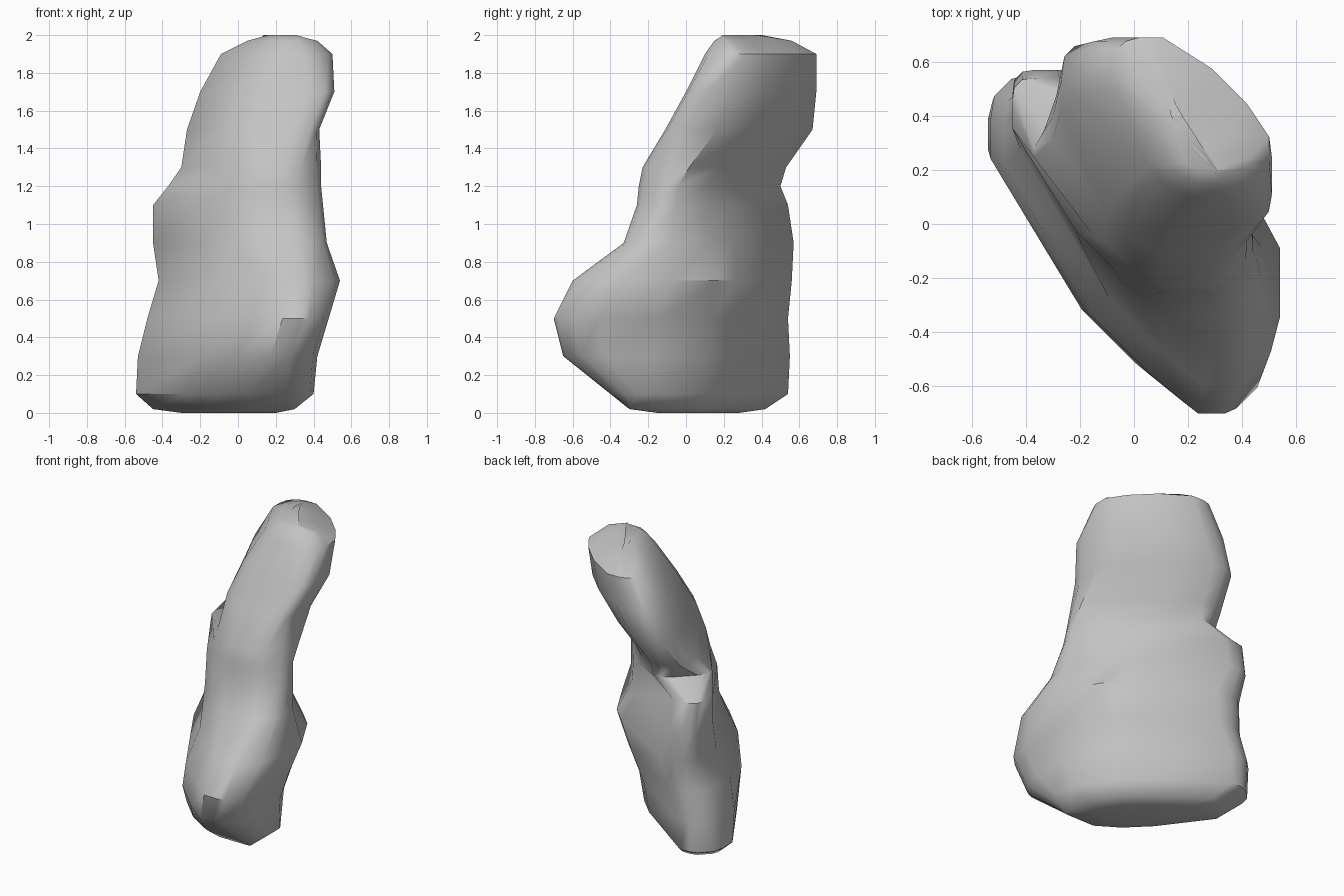
import bpy
import bmesh
from math import sqrt, pi, radians
from mathutils import Vector, Matrix

cube = bpy.data.objects.get("Cube")
if cube:
    bpy.data.objects.remove(cube, do_unlink=True)

# Boulder outline by height, in hundredths of a unit. Each row is the height,
# then the reach in eight directions, counter-clockwise from +x.
BODY = (
    (0, 20, 10, 28, 38, 30, 12, 15, 24),
    (2, 30, 18, 42, 55, 45, 20, 30, 42),
    (10, 40, 24, 54, 69, 54, 30, 40, 50),
    (30, 42, 27, 55, 70, 53, 36, 65, 67),
    (50, 48, 34, 54, 65, 48, 35, 70, 75),
    (70, 54, 40, 56, 65, 42, 26, 60, 69),
    (90, 47, 31, 57, 69, 45, 19, 33, 50),
    (110, 45, 30, 54, 67, 45, 17, 26, 42),
)
HEAD = (
    (120, 44, 30, 50, 48, 37, 14, 25, 40),
    (130, 44, 35, 53, 54, 30, 12, 23, 38),
    (150, 43, 47, 67, 62, 27, 5, 11, 34),
    (170, 51, 58, 69, 58, 20, -6, 0, 32),
    (190, 50, 61, 69, 50, 9, -19, -10, 21),
    (197, 42, 47, 56, 32, -5, -25, -15, 14),
    (200, 30, 36, 40, 15, -16, -30, -20, 8),
)
# How far each corner of a section is worn away, as a share of its sides
BODY_WEAR = (0.25, 0.55, 0.15, 0.15, 0.5, 0.2, 0.15, 0.2)
HEAD_WEAR = (0.25, 0.35, 0.2, 0.2, 0.55, 0.2, 0.2, 0.2)


def direction(i):
    """Unit vector of the i-th compass direction."""
    return Matrix.Rotation(i * pi / 4, 2) @ Vector((1, 0))


def corner(reach, i):
    """Point where the sides facing directions i and i + 1 meet."""
    j = (i + 1) % len(reach)
    along = reach[j] * sqrt(2) - reach[i]
    normal = direction(i)
    return normal * reach[i] + normal.orthogonal() * along


def outline(row, wear):
    """Eight-sided section with its corners worn away."""
    height, *reach = [value / 100 for value in row]
    corners = [corner(reach, i) for i in range(len(reach))]
    points = []
    for i, end in enumerate(corners):
        start = corners[i - 1]
        points += [start.lerp(end, t) for t in (wear[i - 1], 1 - wear[i])]
    return [(p.x, p.y, height) for p in points]


def make_material(name, colour):
    material = bpy.data.materials.new(name)
    material.use_nodes = True
    material.diffuse_color = colour
    shader = material.node_tree.nodes["Principled BSDF"]
    shader.inputs["Base Color"].default_value = colour
    shader.inputs["Roughness"].default_value = 0.9
    return material


# Loft the sections into one closed boulder
sections = [outline(row, BODY_WEAR) for row in BODY]
sections += [outline(row, HEAD_WEAR) for row in HEAD]
bm = bmesh.new()
rings = [[bm.verts.new(p) for p in section] for section in sections]
for lower, upper in zip(rings, rings[1:]):
    for k in range(len(lower)):
        bm.faces.new((lower[k - 1], lower[k], upper[k], upper[k - 1]))
bm.faces.new(reversed(rings[0]))
bm.faces.new(rings[-1])
bmesh.ops.recalc_face_normals(bm, faces=bm.faces)
mesh = bpy.data.meshes.new("boulder")
bm.to_mesh(mesh)
bm.free()

boulder = bpy.data.objects.new("boulder", mesh)
bpy.context.collection.objects.link(boulder)
mesh.materials.append(make_material("stone grey", (0.55, 0.55, 0.55, 1)))

# Soft shading with a few hard creases
bpy.ops.object.select_all(action="DESELECT")
boulder.select_set(True)
bpy.context.view_layer.objects.active = boulder
bpy.ops.object.shade_smooth_by_angle(angle=radians(40))
